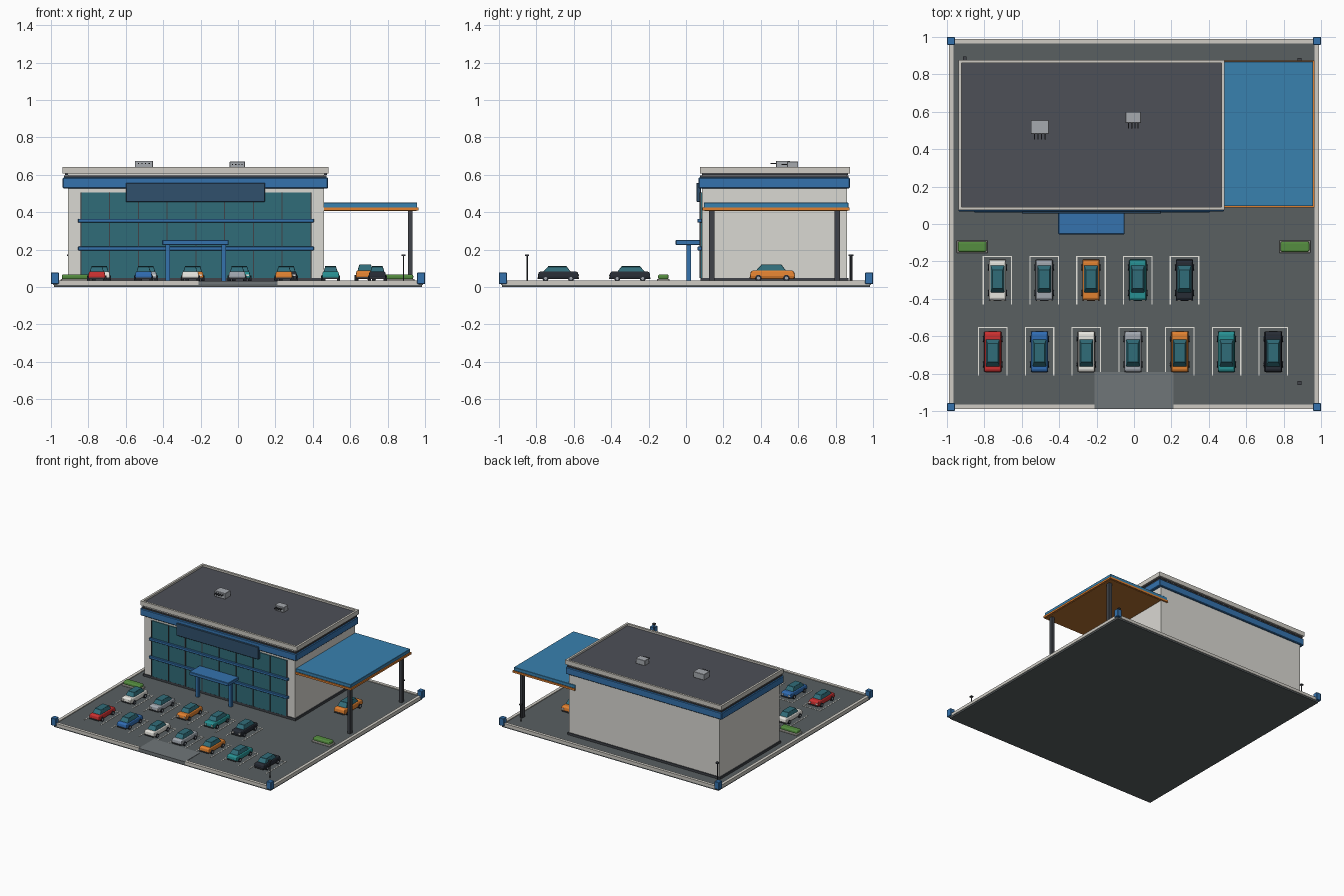
import bpy, bmesh, math
from mathutils import Matrix

if "Cube" in bpy.data.objects:
    bpy.data.objects.remove(bpy.data.objects["Cube"])

mats = {}
COL = dict(asphalt=(.10, .115, .12), drive=(.16, .18, .19), curb=(.62, .60, .55), wall=(.70, .69, .65),
           blue=(.035, .17, .42), sky=(.04, .22, .43), navy=(.03, .08, .15), glass=(.03, .15, .19),
           dark=(.05, .055, .065), roof=(.075, .08, .095), orange=(.75, .22, .03), steel=(.38, .40, .43),
           green=(.09, .27, .05), white=(.80, .79, .74), silver=(.36, .39, .43), teal=(.02, .28, .29),
           red=(.60, .03, .03), carblue=(.03, .15, .45), black=(.02, .025, .035), brown=(.45, .16, .03))


def mat(name):
    if name not in mats:
        mats[name] = bpy.data.materials.new(name)
        mats[name].diffuse_color = (*COL[name], 1)
    return mats[name]


def finish(name, bm, color, bevel=0, seg=1):
    bmesh.ops.recalc_face_normals(bm, faces=bm.faces)
    me = bpy.data.meshes.new(name)
    bm.to_mesh(me)
    bm.free()
    me.materials.append(mat(color))
    ob = bpy.data.objects.new(name, me)
    bpy.context.collection.objects.link(ob)
    if bevel:
        m = ob.modifiers.new("bevel", 'BEVEL')
        m.width, m.segments = bevel, seg
    return ob


def add_box(bm, x0, x1, y0, y1, z0, z1):
    m = Matrix.Translation(((x0 + x1) / 2, (y0 + y1) / 2, (z0 + z1) / 2))
    bmesh.ops.create_cube(bm, size=1, matrix=m @ Matrix.Diagonal((x1 - x0, y1 - y0, z1 - z0, 1)))


def box(name, x0, x1, y0, y1, z0, z1, color, bevel=0, seg=1):
    return boxes(name, [(x0, x1, y0, y1, z0, z1)], color, bevel, seg)


def boxes(name, dims, color, bevel=0, seg=1):
    bm = bmesh.new()
    for d in dims:
        add_box(bm, *d)
    return finish(name, bm, color, bevel, seg)


def frame(name, x0, x1, y0, y1, z0, z1, t, color):
    # rectangular ring, mitred by butting the short sides between the long ones
    return boxes(name, [(x0, x1, y0, y0 + t, z0, z1), (x0, x1, y1 - t, y1, z0, z1),
                        (x0, x0 + t, y0 + t, y1 - t, z0, z1), (x1 - t, x1, y0 + t, y1 - t, z0, z1)], color)


def cylinders(name, items, color, r, depth, axis='Z', verts=16):
    bm = bmesh.new()
    rot = Matrix.Rotation(math.pi / 2, 4, 'Y') if axis == 'X' else Matrix()
    for p in items:
        bmesh.ops.create_cone(bm, cap_ends=True, segments=verts, radius1=r, radius2=r, depth=depth,
                              matrix=Matrix.Translation(p) @ rot)
    return finish(name, bm, color)


# site: slab, kerbs, driveway and corner posts
box("ground_slab", -.985, .985, -.985, .985, 0, .03, "asphalt")
boxes("kerbs", [(-.99, -.965, -.985, .985, .012, .036), (.965, .99, -.985, .985, .012, .036),
                (-.965, .965, .965, .99, .012, .036), (-.965, -.21, -.99, -.965, .012, .036),
                (.21, .965, -.99, -.965, .012, .036)], "curb")
box("driveway", -.21, .21, -.99, -.79, .014, .033, "drive")
boxes("corner_posts", [(sx - .021, sx + .021, sy - .021, sy + .021, .015, .078)
                       for sx in (-.979, .979) for sy in (-.979, .979)], "blue", .003)

# shop building
box("walls", -.91, .46, .085, .862, .03, .61, "wall")
box("plinth", -.918, .468, .077, .87, .03, .048, "dark")
box("fascia_band", -.938, .482, .066, .876, .527, .585, "blue", .005)
box("shadow_gap", -.93, .474, .074, .868, .585, .595, "dark")
box("roof_deck", -.925, .475, .085, .865, .60, .628, "roof")
frame("parapet", -.938, .484, .074, .878, .607, .643, .017, "curb")

# glazed shop front with mullions and rails
box("shop_glass", -.84, .39, .078, .09, .048, .505, "glass")
boxes("mullions", [(x - .003, x + .003, .073, .08, .048, .505)
                   for x in [-.84 + i * 1.23 / 8 for i in range(9)]], "dark")
boxes("window_rails", [(-.855, .405, .062, .085, z, z + .02) for z in (.196, .345)], "blue", .002)
box("sign_board", -.60, .145, .056, .08, .455, .557, "navy", .003)

# entrance canopy
box("entrance_canopy", -.405, -.05, -.055, .08, .225, .252, "blue", .003)
boxes("entrance_posts", [(x - .012, x + .012, .002, .028, .03, .226) for x in (-.375, -.075)], "blue")

# side carport
box("carport_roof", .40, .958, .095, .868, .424, .452, "sky", .002)
box("carport_trim", .40, .966, .088, .874, .409, .424, "orange")
box("carport_soffit", .46, .955, .10, .864, .406, .410, "brown")
boxes("carport_posts", [(.908, .934, y - .015, y + .015, .03, .41) for y in (.137, .808)], "dark")

# rooftop units with pipes
for i, (x0, x1, y0, y1, z1) in enumerate([(-.552, -.455, .482, .555, .675), (-.045, .038, .54, .60, .67)]):
    box(f"roof_unit_{i}", x0, x1, y0, y1, .628, z1, "steel", .002)
    w = (x1 - x0) / 5
    boxes(f"roof_unit_vents_{i}", [(x0 + w * k - .003, x0 + w * k + .003, y0 - .03, y0, z1 - .018, z1 - .011)
                                   for k in range(1, 5)], "dark")

# hedges in planters
for i, x in enumerate((-.865, .86)):
    box(f"planter_{i}", x - .083, x + .083, -.155, -.087, .03, .044, "curb", .003)
    box(f"hedge_{i}", x - .077, x + .077, -.149, -.093, .04, .068, "green", .01, 3)

# lamp posts
lamps = [(.885, -.85), (.885, .878), (-.905, .885)]
cylinders("lamp_poles", [(x, y, .10) for x, y in lamps], "dark", .004, .14, verts=10)
boxes("lamp_heads", [(x - .01, x + .01, y - .01, y + .01, .165, .175) for x, y in lamps], "dark")


def loft(name, rings, color, bevel):
    # stacked rectangles (half width, y0, y1, z) joined into a hull
    bm = bmesh.new()
    prev = None
    for hw, y0, y1, z in rings:
        ring = [bm.verts.new(p) for p in ((-hw, y0, z), (hw, y0, z), (hw, y1, z), (-hw, y1, z))]
        if prev:
            for k in range(4):
                bm.faces.new((prev[k], prev[(k + 1) % 4], ring[(k + 1) % 4], ring[k]))
        else:
            bm.faces.new(ring[::-1])
        prev = ring
    bm.faces.new(prev)
    return finish(name, bm, color, bevel, 2)


def car(n, x, y, color, facing=1, scale=1):
    parts = [
        loft(f"car_body_{n}", [(.042, -.105, .105, .012), (.046, -.109, .109, .026),
                               (.043, -.106, .106, .046), (.039, -.096, .096, .053)], color, .004),
        loft(f"car_cabin_{n}", [(.038, -.082, .068, .05), (.029, -.055, .045, .08)], "glass", .004),
        loft(f"car_roof_{n}", [(.030, -.057, .047, .078), (.028, -.054, .044, .083)], "glass", .002),
        cylinders(f"car_tyres_{n}", [(s * .042, t, .016) for s in (-1, 1) for t in (-.068, .068)],
                  "black", .016, .018, 'X'),
        cylinders(f"car_hubs_{n}", [(s * .0495, t, .016) for s in (-1, 1) for t in (-.068, .068)],
                  "silver", .008, .004, 'X', 10),
        boxes(f"car_lights_{n}", [(s * .03 - .008, s * .03 + .008, .105, .111, .028, .038)
                                  for s in (-1, 1)], "white"),
        boxes(f"car_bumpers_{n}", [(-.04, .04, t - .004, t + .004, .014, .022) for t in (-.107, .107)], "dark"),
    ]
    for ob in parts:
        ob.location = (x, y, .03)
        ob.scale = (scale,) * 3
        ob.rotation_euler.z = 0 if facing > 0 else math.pi


def stall(n, x, y):
    boxes(f"stall_lines_{n}", [(x - .079, x - .073, y - .26, y, .029, .032), (x + .073, x + .079, y - .26, y, .029, .032),
                               (x - .073, x + .073, y - .006, y, .029, .032)], "white")


# parking rows
rows = [(-.73, -.30, -.17, -1, ["white", "silver", "orange", "teal", "black"]),
        (-.755, -.683, -.55, 1, ["red", "carblue", "white", "silver", "orange", "teal", "black"])]
n = 0
for x0, yc, line, facing, colors in rows:
    for i, c in enumerate(colors):
        car(n, x0 + .25 * i, yc, c, facing)
        stall(n, x0 + .25 * i, line)
        n += 1
car(n, .68, .462, "orange", 1, 1.1)

for m in bpy.data.materials:
    if m.users and not m.is_grease_pencil:
        m.use_nodes = True
        m.node_tree.nodes["Principled BSDF"].inputs["Base Color"].default_value = m.diffuse_color
